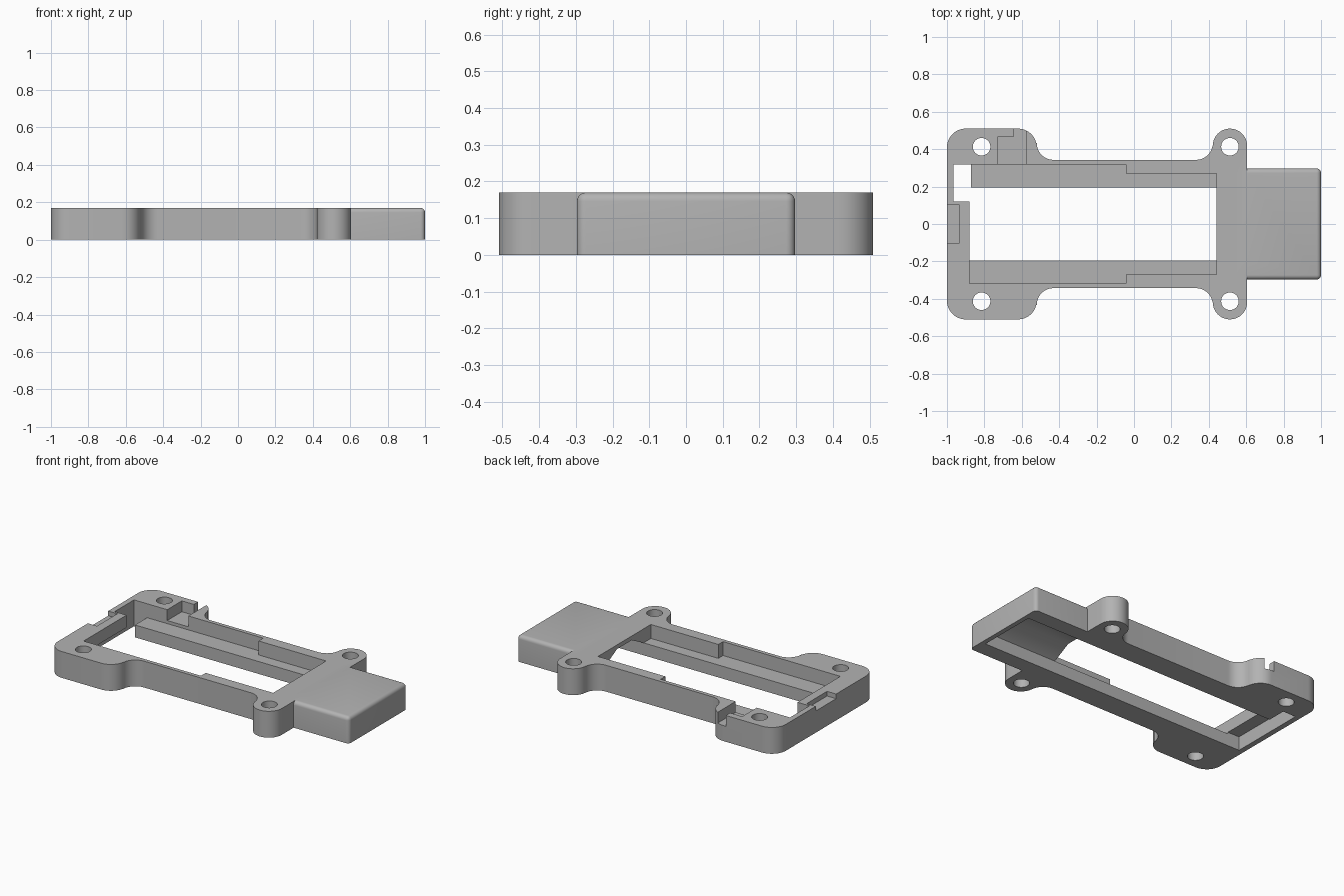
import bpy, bmesh, math

if "Cube" in bpy.data.objects:
    bpy.data.objects.remove(bpy.data.objects["Cube"])

H = 0.17        # frame height
LEDGE = 0.08    # height of the inner ledges

grey = bpy.data.materials.new("light_grey")
grey.diffuse_color = (0.45, 0.45, 0.45, 1)
grey.use_nodes = True
grey.node_tree.nodes["Principled BSDF"].inputs["Base Color"].default_value = grey.diffuse_color


def prism(name, pts, z0, z1, axis="z"):
    """Extrude an outline along z, or a (y, z) outline along x."""
    bm = bmesh.new()
    place = (lambda p, d: (p[0], p[1], d)) if axis == "z" else (lambda p, d: (d, p[0], p[1]))
    face = bm.faces.new([bm.verts.new(place(p, z0)) for p in pts])
    ext = bmesh.ops.extrude_face_region(bm, geom=[face])
    vec = (0, 0, z1 - z0) if axis == "z" else (z1 - z0, 0, 0)
    bmesh.ops.translate(bm, vec=vec, verts=[g for g in ext["geom"] if isinstance(g, bmesh.types.BMVert)])
    bmesh.ops.recalc_face_normals(bm, faces=bm.faces)
    me = bpy.data.meshes.new(name)
    bm.to_mesh(me)
    bm.free()
    ob = bpy.data.objects.new(name, me)
    bpy.context.collection.objects.link(ob)
    me.materials.append(grey)
    return ob


def block(name, x0, x1, y0, y1, z0, z1):
    return prism(name, [(x0, y0), (x1, y0), (x1, y1), (x0, y1)], z0, z1)


def arc(cx, cy, r, a0, a1, n=12):
    return [(cx + r * math.cos(math.radians(a0 + (a1 - a0) * i / n)),
             cy + r * math.sin(math.radians(a0 + (a1 - a0) * i / n))) for i in range(n + 1)]


def combine(target, other, op):
    """Apply one boolean and remove the helper."""
    bpy.context.view_layer.objects.active = target
    m = target.modifiers.new("bool", "BOOLEAN")
    m.operation, m.solver, m.object = op, "EXACT", other
    bpy.ops.object.modifier_apply(modifier=m.name)
    bpy.data.objects.remove(other, do_unlink=True)


# Frame outline: right lobe, waist and left lobe, mirrored across y
half = (arc(0.513, 0.418, 0.092, 0, 180, 20)
        + arc(0.331, 0.433, 0.09, 0, -90)
        + arc(-0.43, 0.433, 0.09, 270, 180)
        + arc(-0.62, 0.41, 0.1, 0, 90)
        + arc(-0.9, 0.41, 0.1, 90, 180))
outline = half + [(x, -y) for x, y in reversed(half)]
frame = prism("mounting_frame", outline, 0, H)

# Hood at the right end, with rounded top and outer corners
hood = block("hood", 0.55, 1.0, -0.297, 0.297, 0, H)
bm = bmesh.new()
bm.from_mesh(hood.data)
edges = []
for e in bm.edges:
    mid = (e.verts[0].co + e.verts[1].co) / 2
    if mid.x > 0.56 and mid.z > 0.01:
        edges.append(e)
bmesh.ops.bevel(bm, geom=edges, offset=0.024, segments=5, profile=0.5, affect="EDGES")
bm.to_mesh(hood.data)
bm.free()
combine(frame, hood, "UNION")

# Upper pocket, narrower towards the hood
pocket = prism("pocket", [(-0.88, -0.318), (-0.042, -0.318), (-0.042, -0.27), (0.44, -0.27),
                          (0.44, 0.27), (-0.042, 0.27), (-0.042, 0.318), (-0.88, 0.318)],
               LEDGE, H + 0.1)
combine(frame, pocket, "DIFFERENCE")

# Lower opening running under the hood, with a chamfered ceiling
tunnel = prism("tunnel", [(-0.195, -0.1), (0.195, -0.1), (0.195, LEDGE), (0.075, 0.143),
                          (-0.075, 0.143), (-0.195, LEDGE)], -0.88, 0.97, "x")
combine(frame, tunnel, "DIFFERENCE")

cuts = [
    block("through_opening", -0.88, 0.44, -0.195, 0.195, 0.04, H + 0.1),
    block("end_recess", -0.965, -0.872, -0.195, 0.318, -0.1, 0.09),
    block("end_slot", -0.965, -0.872, 0.12, 0.318, -0.1, H + 0.1),
    block("end_notch", -1.1, -0.935, -0.103, 0.105, 0.14, H + 0.1),
    # Cable channel across the back left lobe
    prism("cable_channel", [(-0.728, 0.30), (-0.577, 0.30), (-0.577, 0.6), (-0.642, 0.6),
                            (-0.642, 0.467), (-0.728, 0.467)], 0.10, H + 0.1),
]
# Screw holes
for x in (-0.815, 0.513):
    for y in (-0.413, 0.413):
        cuts.append(prism("screw_hole", arc(x, y, 0.047, 0, 348.75, 31), -0.1, H + 0.1))
for c in cuts:
    combine(frame, c, "DIFFERENCE")

bpy.ops.object.select_all(action="DESELECT")
frame.select_set(True)
bpy.context.view_layer.objects.active = frame
bpy.ops.object.shade_smooth_by_angle(angle=math.radians(30))
